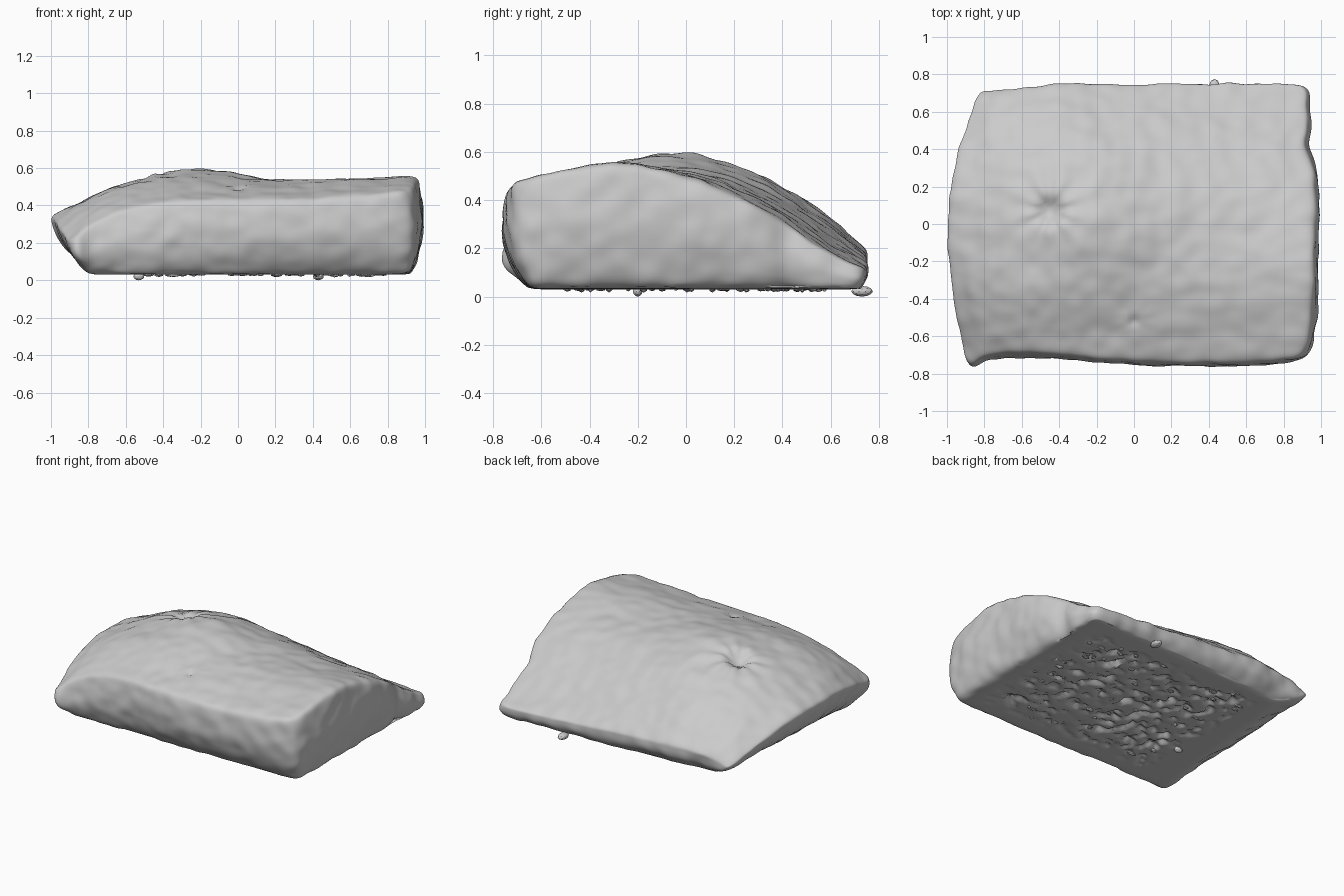
import bpy, bmesh, math, random
from mathutils import Vector, noise

random.seed(4)
if "Cube" in bpy.data.objects:
    bpy.data.objects.remove(bpy.data.objects["Cube"], do_unlink=True)

grey = bpy.data.materials.new("plain grey fabric")
grey.use_nodes = True
grey.diffuse_color = (0.6, 0.6, 0.6, 1)
grey.node_tree.nodes["Principled BSDF"].inputs["Base Color"].default_value = (0.6, 0.6, 0.6, 1)

# Column and row positions of the cushion cage, with its outer edges
COLS = [-1, -0.75, -0.45, -0.2, 0.15, 0.55, 1]
ROWS = [-0.73, -0.45, -0.2, 0.03, 0.3, 0.55, 0.745]
LEFT = [-0.91, -0.97, -0.99, -1.01, -0.97, -0.90, -0.82]
RIGHT = [0.92, 0.96, 0.965, 0.97, 0.96, 0.91, 0.92]
FRONT = [-0.75, -0.725, -0.73, -0.755, -0.775, -0.78, -0.75]
# Top heights, one row per row position from front to back
TOP = [[0.20, 0.35, 0.42, 0.43, 0.43, 0.44, 0.48],
       [0.30, 0.45, 0.51, 0.52, 0.515, 0.53, 0.55],
       [0.34, 0.48, 0.56, 0.59, 0.54, 0.55, 0.565],
       [0.35, 0.48, 0.57, 0.63, 0.53, 0.51, 0.49],
       [0.32, 0.43, 0.51, 0.52, 0.47, 0.43, 0.39],
       [0.22, 0.33, 0.37, 0.36, 0.30, 0.25, 0.20],
       [0.12, 0.17, 0.20, 0.18, 0.16, 0.13, 0.11]]
N = len(COLS)
last = N - 1


def top_point(i, j):
    x = LEFT[j] if i == 0 else RIGHT[j] if i == last else COLS[i]
    y = FRONT[i] + 0.035 if j == 0 else ROWS[j]
    if j == last and i < 2:
        y -= 0.03
    return Vector((x, y, TOP[j][i]))


# The base tucks in on the left, most of all towards the back
def bottom_point(i, j):
    x = {0: -0.8 + 0.03 * j, 1: -0.62 + 0.02 * j, last: 0.925}.get(i, COLS[i])
    y = {0: -0.655, last: 0.72 - 0.015 * (last - i)}.get(j, ROWS[j])
    return Vector((x, y, 0.03))


def side_point(i, j):
    t, b = top_point(i, j), bottom_point(i, j)
    p = t.lerp(b, 0.55)
    if i == 0:
        p.x = t.x * 0.955
    if i == last:
        p.x = t.x + 0.04
    if j == 0:
        p.y = FRONT[i] - 0.005
    if j == last:
        p.y = t.y + 0.005
    return p


# Cage: top grid, side ring and bottom grid
bm = bmesh.new()
crease = bm.edges.layers.float.new("crease_edge")
cells = [(i, j) for i in range(N) for j in range(N)]
top = {c: bm.verts.new(top_point(*c)) for c in cells}
base = {c: bm.verts.new(bottom_point(*c)) for c in cells}
ring = ([(i, 0) for i in range(last)] + [(last, j) for j in range(last)]
        + [(i, last) for i in range(last, 0, -1)] + [(0, j) for j in range(last, 0, -1)])
side = {c: bm.verts.new(side_point(*c)) for c in ring}
for i in range(last):
    for j in range(last):
        quad = [(i, j), (i + 1, j), (i + 1, j + 1), (i, j + 1)]
        bm.faces.new([top[c] for c in quad])
        bm.faces.new([base[c] for c in reversed(quad)])
for a, b in zip(ring, ring[1:] + ring[:1]):
    for low, high in ((base, side), (side, top)):
        bm.faces.new([low[a], low[b], high[b], high[a]])
    bm.edges.get((top[a], top[b]))[crease] = 0.48
    bm.edges.get((base[a], base[b]))[crease] = 0.4
for c in ((0, 0), (0, last), (last, 0), (last, last)):
    for low, high in ((base, side), (side, top)):
        bm.edges.get((low[c], high[c]))[crease] = 0.35
bmesh.ops.recalc_face_normals(bm, faces=bm.faces)
mesh = bpy.data.meshes.new("cushion")
bm.to_mesh(mesh)
bm.free()
cushion = bpy.data.objects.new("cushion", mesh)
bpy.context.collection.objects.link(cushion)
mesh.materials.append(grey)

bpy.context.view_layer.objects.active = cushion
cushion.select_set(True)
sub = cushion.modifiers.new("soft form", "SUBSURF")
sub.levels = 4
bpy.ops.object.modifier_apply(modifier=sub.name)


# Puckered button hollows with radiating pleats
def pucker(p, x, y, radius, depth):
    dx, dy = p.x - x, p.y - y
    r = math.hypot(dx, dy) / radius
    angle = math.atan2(dy, dx)
    pleat = math.sin(angle * 9) * r * math.exp(-r * 0.9) * 0.22
    return depth * (math.exp(-r * r * 1.5) + pleat)


# Lumps, wrinkles, hollows, drawn-out front corner and the pitted underside
normals = [v.normal.copy() for v in mesh.vertices]
for v, n in zip(mesh.vertices, normals):
    p = v.co.copy()
    if n.z < -0.9 and p.z < 0.06:
        inner = max(0, 1 - max(abs(p.x - 0.14) / 0.7, abs(p.y - 0.03) / 0.58))
        pit = max(0, noise.noise(p * 19))
        v.co.z = p.z + pit * 0.05 * min(1, inner * 4)
        continue
    v.co += n * (noise.noise(p * 4) * 0.01 + noise.noise(p * 11) * 0.008)
    if n.z > 0.3:
        v.co.z -= pucker(p, -0.45, 0.07, 0.08, 0.06) + pucker(p, 0, -0.52, 0.03, 0.02)
    tip = math.exp(-((p.x + 0.87) ** 2 + (p.y + 0.73) ** 2) / 0.003)
    v.co.y -= 0.035 * tip
    # Notch in the right edge near the back
    edge = min(1, max(0, (p.x - 0.7) / 0.2))
    v.co.x -= 0.03 * edge * math.exp(-((p.y - 0.42) / 0.07) ** 2)
    v.co.z = max(v.co.z, 0.025)
bpy.ops.object.shade_smooth_by_angle(angle=math.radians(50))

# Loose scraps hanging from the underside
bm = bmesh.new()
for k in range(45):
    made = bmesh.ops.create_icosphere(bm, subdivisions=1, radius=1)["verts"]
    spot = Vector((random.uniform(-0.5, 0.8), random.uniform(-0.5, 0.58), 0.03))
    size = Vector((random.uniform(0.012, 0.035), random.uniform(0.01, 0.025),
                   random.uniform(0.006, 0.014)))
    for v in made:
        v.co = spot + Vector(a * b for a, b in zip(v.co, size)) * random.uniform(0.8, 1.1)
        v.co.z = max(v.co.z, 0.015)
# Lowest scraps, at the front left and the back right
for x, y, reach in ((-0.53, -0.2, 0.02), (0.43, 0.73, 0.045)):
    made = bmesh.ops.create_icosphere(bm, subdivisions=2, radius=1)["verts"]
    for v in made:
        v.co = Vector((x + v.co.x * 0.03, y + v.co.y * reach, 0.022 + v.co.z * 0.022))
mesh = bpy.data.meshes.new("underside_scraps")
bm.to_mesh(mesh)
bm.free()
mesh.materials.append(grey)
scraps = bpy.data.objects.new("underside_scraps", mesh)
bpy.context.collection.objects.link(scraps)
